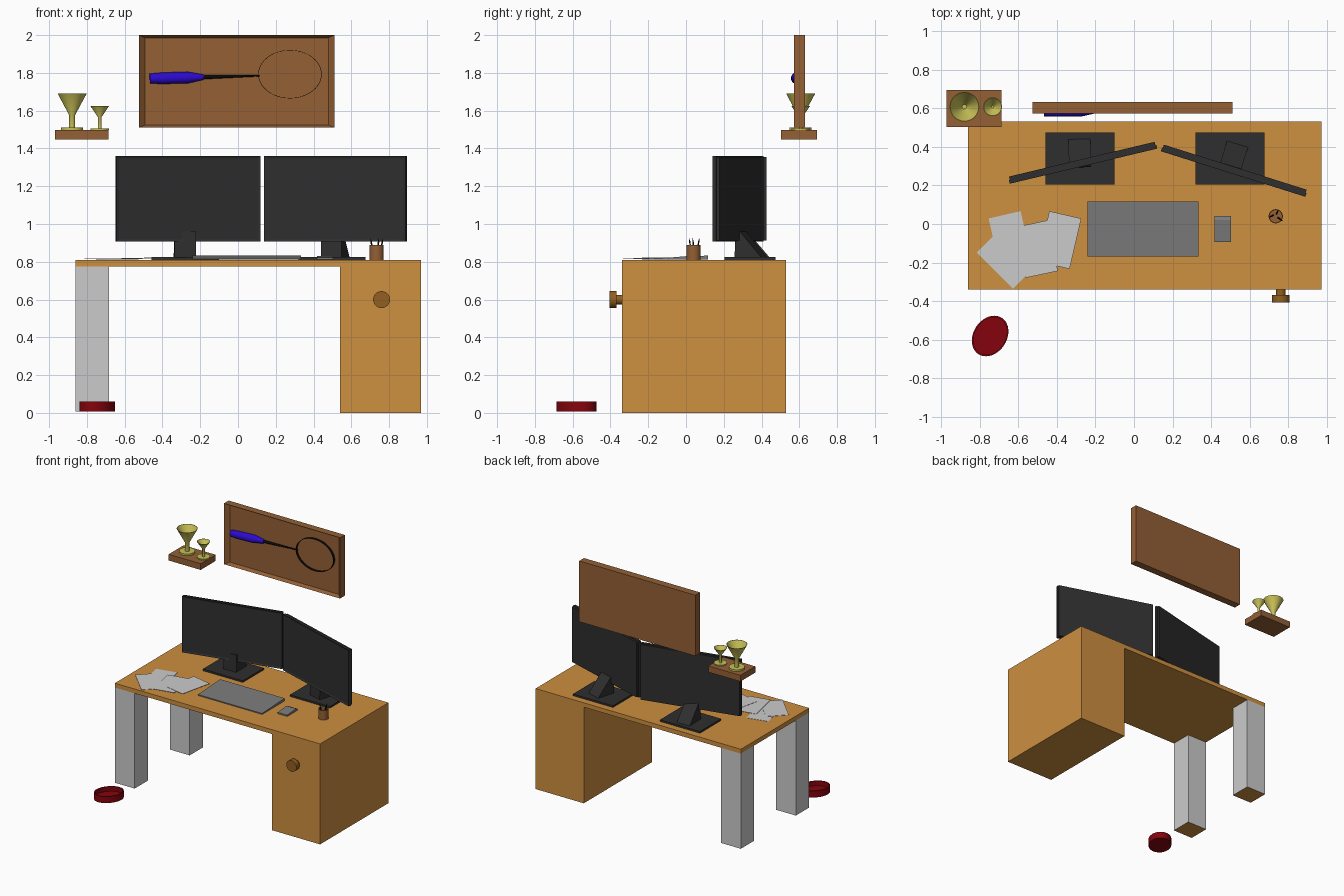
import bpy, bmesh, math
from mathutils import Matrix, Vector

if "Cube" in bpy.data.objects:
    bpy.data.objects.remove(bpy.data.objects["Cube"])

R = math.radians


def mat(name, r, g, b):
    m = bpy.data.materials.new(name)
    m.diffuse_color = [(c / 255) ** 2.2 for c in (r, g, b)] + [1]
    m.use_nodes = True
    m.node_tree.nodes["Principled BSDF"].inputs["Base Color"].default_value = m.diffuse_color
    return m


WOOD = mat("orange_wood", 204, 142, 66)
DARKWOOD = mat("brown_wood", 146, 96, 56)
KNOB = mat("knob_wood", 145, 95, 38)
WHITE = mat("white_paint", 222, 226, 226)
BLACK = mat("charcoal", 50, 50, 50)
INK = mat("black", 18, 18, 18)
GREY = mat("grey_plastic", 122, 122, 122)
RED = mat("red_bowl", 132, 12, 20)
GOLD = mat("gold", 200, 192, 88)
BLUE = mat("blue_grip", 48, 18, 205)


def finish(name, bm, m, loc=(0, 0, 0), rot=(0, 0, 0), scale=(1, 1, 1), smooth=False):
    bmesh.ops.recalc_face_normals(bm, faces=bm.faces)
    me = bpy.data.meshes.new(name)
    bm.to_mesh(me)
    bm.free()
    me.materials.append(m)
    if smooth:
        me.polygons.foreach_set("use_smooth", [True] * len(me.polygons))
        me.set_sharp_from_angle(angle=R(35))
    ob = bpy.data.objects.new(name, me)
    ob.location, ob.rotation_euler, ob.scale = loc, rot, scale
    bpy.context.collection.objects.link(ob)
    return ob


def block(name, size, loc, m, rot=(0, 0, 0)):
    bm = bmesh.new()
    bmesh.ops.create_cube(bm, size=1, matrix=Matrix.Diagonal((*size, 1)))
    return finish(name, bm, m, loc, rot)


def span(name, x, y, z, m):
    """Box from its limits on each axis."""
    lim = (x, y, z)
    return block(name, [b - a for a, b in lim], [(a + b) / 2 for a, b in lim], m)


def prism(name, pts, vec, m, loc=(0, 0, 0), rot=(0, 0, 0)):
    """Flat profile extruded along vec."""
    bm = bmesh.new()
    f = bm.faces.new([bm.verts.new(p) for p in pts])
    new = bmesh.ops.extrude_face_region(bm, geom=[f], use_keep_orig=True)["geom"]
    bmesh.ops.translate(bm, vec=vec, verts=[g for g in new if isinstance(g, bmesh.types.BMVert)])
    return finish(name, bm, m, loc, rot)


def lathe(name, prof, m, loc, rot=(0, 0, 0), n=32, scale=(1, 1, 1), closed=False):
    """Profile of (radius, height) turned round local z."""
    bm = bmesh.new()
    rings = [[bm.verts.new((r * math.cos(2 * math.pi * i / n), r * math.sin(2 * math.pi * i / n), z))
              for i in range(n)] for r, z in prof]
    pairs = list(zip(rings, rings[1:])) + ([(rings[-1], rings[0])] if closed else [])
    for a, b in pairs:
        for i in range(n):
            j = (i + 1) % n
            bm.faces.new((a[i], a[j], b[j], b[i]))
    bmesh.ops.remove_doubles(bm, verts=bm.verts, dist=1e-5)
    return finish(name, bm, m, loc, rot, scale, True)


def recessed(name, size, bx, bz, depth, loc, m, rot=(0, 0, 0)):
    """Panel whose front face is sunk inside a border."""
    bm = bmesh.new()
    bmesh.ops.create_cube(bm, size=1, matrix=Matrix.Diagonal((*size, 1)))
    bm.faces.ensure_lookup_table()
    front = min(bm.faces, key=lambda f: f.calc_center_median().y)
    bmesh.ops.inset_region(bm, faces=[front], thickness=0.002)
    for v in front.verts:
        v.co = (math.copysign(size[0] / 2 - bx, v.co.x), v.co.y + depth,
                math.copysign(size[2] / 2 - bz, v.co.z))
    return finish(name, bm, m, loc, rot)


# Desk: top and cabinet in one profile, plus two legs with wooden soles
prism("desk_body", [(x, -0.34, z) for x, z in
      [(-.86, .775), (.54, .775), (.54, 0), (.97, 0), (.97, .81), (-.86, .81)]], (0, .87, 0), WOOD)
for side, y0, y1 in (("front", -.34, -.17), ("back", .36, .53)):
    leg = span(side + "_leg", (-.86, -.683), (y0, y1), (.008, .775), WHITE)
    leg.data.materials.append(WOOD)
    for p in leg.data.polygons:
        if p.normal.z < -.5:
            p.material_index = 1
lathe("cabinet_knob", [(0, 0), (.025, 0), (.025, .028), (.045, .028), (.045, .066), (0, .066)],
      KNOB, (.76, -.34, .6), (R(90), 0, 0), 24)

# Monitors: framed screen, rear shell, wedge stem, base plate
for side, cx, cy, ang, bx, sx, sy, sa in (
        ("left", -.266, .318, 13.4, -.279, -.284, .443, 2), ("right", .519, .277, -17.5, .497, .537, .417, -17)):
    z = R(ang)
    back = Matrix.Rotation(z, 3, 'Z') @ Vector((0, .009, 0))
    recessed(side + "_screen", (.785, .02, .453), .016, .012, .005,
             Vector((cx, cy, 1.133)) - back, BLACK, (0, 0, z))
    block(side + "_screen_shell", (.775, .018, .443), Vector((cx, cy, 1.133)) + back, BLACK, (0, 0, z))
    prism(side + "_stem", [(-.057, 0, .82), (-.057, -.15, .82), (-.057, -.145, .96), (-.057, -.12, .96)],
          (.114, 0, 0), BLACK, (sx, sy, 0), (0, 0, R(sa)))
    span(side + "_stand_base", (bx - .178, bx + .178), (.205, .475), (.81, .824), BLACK)

# Loose paper sheets
for i, (x, y, a) in enumerate([(-.64, -.083, 13), (-.66, -.181, 45), (-.505, -.13, 12), (-.386, -.083, -13)]):
    long_first = (.264, .17) if a == 45 else (.17, .268)
    block(f"paper_sheet_{i + 1}", (*long_first, .002), (x, y, .813 + i * .003), WHITE,
          (0, 0, R(-45 if a == 45 else a)))

# Keyboard and mouse: low wedges
prism("keyboard", [(-.24, -.168, .811), (-.24, .117, .811), (-.24, .117, .833), (-.24, -.168, .819)],
      (.573, 0, 0), GREY)
prism("mouse", [(.417, -.092, .811), (.417, .042, .811), (.417, .042, .822), (.417, .02, .831), (.417, -.092, .822)],
      (.086, 0, 0), GREY)

# Pencil cup and pencils
lathe("pencil_cup", [(0, 0), (.037, 0), (.037, .078), (.032, .078), (.032, .008), (0, .008)],
      DARKWOOD, (.734, .04, .81), n=24)
for i, (dx, dy, rx, ry) in enumerate([(-.014, .005, 5, -10), (.004, .012, -10, 4), (.012, -.008, 8, 12)]):
    lathe(f"pencil_{i + 1}", [(0, 0), (.004, 0), (.004, .09), (0, .108)], INK,
          (.734 + dx, .04 + dy, .82), (R(rx), R(ry), 0), 6)

# Oval bowl on the floor
lathe("floor_bowl", [(0, 0), (1, 0), (1, .053), (.92, .053), (.92, .015), (0, .015)],
      RED, (-.745, -.58, .008), (0, 0, R(57)), 40, (.112, .0866, 1))

# Wall display case with racket
recessed("display_case", (1.035, .06, .49), .032, .014, .03, (-.0075, .601, 1.755), DARKWOOD)
tilt = (0, R(88.5), R(1.4))
lathe("racket_grip", [(0, 0), (.026, 0), (.03, .06), (.031, .2), (.014, .285), (0, .285)],
      BLUE, (-.467, .584, 1.77), tilt, 20)
lathe("racket_shaft", [(0, 0), (.011, 0), (.004, .31), (0, .31)],
      INK, (-.197, .5905, 1.777), tilt, 12)
lathe("racket_hoop", [(1, -.012), (1, .012), (.985, .012), (.985, -.012)],
      INK, (.275, .594, 1.793), (R(90), 0, 0), 40, (.168, .128, 1), True)

# Trophy shelf with two cups
span("trophy_shelf", (-.97, -.685), (.503, .693), (1.447, 1.497), DARKWOOD)
for name, x, base, stem, rim, z1, z2, z3 in (
        ("large_trophy", -.878, .058, .016, .077, .014, .08, .194),
        ("small_trophy", -.732, .048, .010, .049, .008, .07, .127)):
    lathe(name, [(0, 0), (base, 0), (base, z1), (stem, z1), (stem, z2), (rim, z3),
                 (rim - .003, z3), (stem - .004, z2 + .004), (0, z2 + .004)], GOLD, (x, .607, 1.497))
